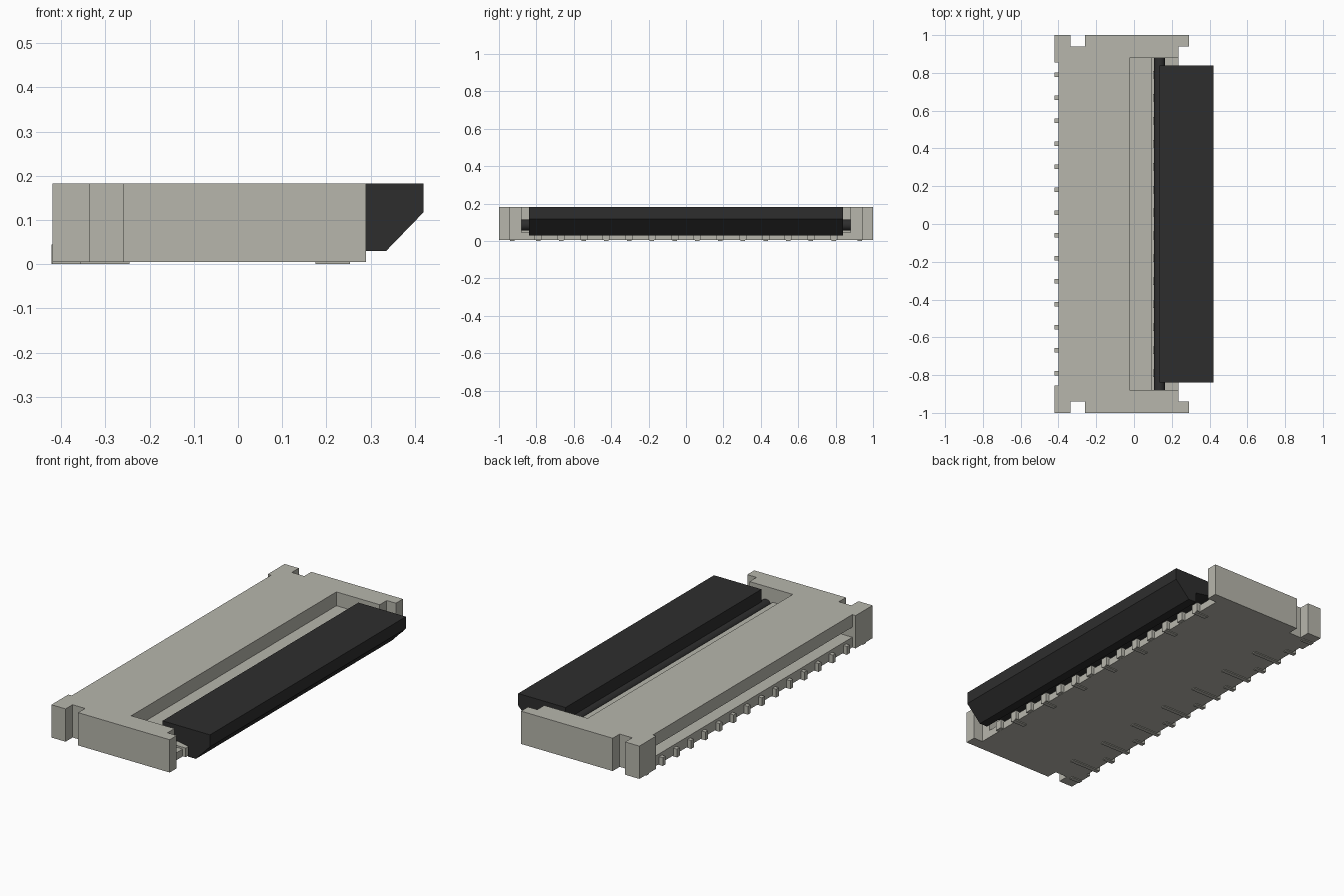
import bpy, bmesh

cube = bpy.data.objects.get("Cube")
if cube:
    bpy.data.objects.remove(cube, do_unlink=True)


def material(name, color):
    m = bpy.data.materials.new(name)
    m.use_nodes = True
    m.diffuse_color = (*color, 1)
    m.node_tree.nodes["Principled BSDF"].inputs["Base Color"].default_value = (*color, 1)
    return m


STONE = material("warm grey", (0.475, 0.47, 0.415))
BLACK = material("soft black", (0.027, 0.027, 0.027))


def prism(name, profile, axis, low, high, mat):
    """Extrude a 2D profile along y (profile in xz) or z (profile in xy)."""
    bm = bmesh.new()
    if axis == "y":
        verts = [bm.verts.new((a, low, b)) for a, b in profile]
        move = (0, high - low, 0)
    else:
        verts = [bm.verts.new((a, b, low)) for a, b in profile]
        move = (0, 0, high - low)
    face = bm.faces.new(verts)
    new = bmesh.ops.extrude_face_region(bm, geom=[face])["geom"]
    bmesh.ops.translate(bm, vec=move, verts=[v for v in new if isinstance(v, bmesh.types.BMVert)])
    bmesh.ops.recalc_face_normals(bm, faces=bm.faces)
    mesh = bpy.data.meshes.new(name)
    bm.to_mesh(mesh)
    bm.free()
    mesh.materials.append(mat)
    obj = bpy.data.objects.new(name, mesh)
    bpy.context.collection.objects.link(obj)
    return obj


def box(name, x, y, z, mat):
    corners = [(x[0], y[0]), (x[1], y[0]), (x[1], y[1]), (x[0], y[1])]
    return prism(name, corners, "z", z[0], z[1], mat)


def cut(target, cutter):
    cutter.hide_render = True
    mod = target.modifiers.new("cut", "BOOLEAN")
    mod.operation = "DIFFERENCE"
    mod.solver = "EXACT"
    mod.object = cutter
    bpy.context.view_layer.objects.active = target
    bpy.ops.object.modifier_apply(modifier=mod.name)
    bpy.data.objects.remove(cutter, do_unlink=True)


# Housing outline, mirrored front to back
half = [(0.235, 0.94), (0.29, 0.94), (0.29, 1), (-0.26, 1), (-0.26, 0.94),
        (-0.335, 0.94), (-0.335, 1), (-0.42, 1), (-0.42, 0.855), (-0.40, 0.855)]
outline = half + [(x, -y) for x, y in reversed(half)]
housing = prism("housing", outline, "z", 0.005, 0.183, STONE)

# Hinge pocket, its deeper open side, and the long groove above the pins
cut(housing, box("pocket_cutter", (-0.025, 0.4), (-0.88, 0.88), (0.108, 0.3), STONE))
cut(housing, box("hinge_cutter", (0.095, 0.4), (-0.88, 0.88), (0.045, 0.25), STONE))
cut(housing, box("groove_cutter", (-0.6, -0.32), (-0.855, 0.855), (0.06, 0.115), STONE))

# Locking flap, swung open
flap = [(0.135, 0.183), (0.42, 0.183), (0.42, 0.118), (0.335, 0.03),
        (0.287, 0.03), (0.287, 0.085), (0.2, 0.1), (0.135, 0.1)]
prism("locking_flap", flap, "y", -0.84, 0.84, BLACK)

# Rounded hinge bar
bpy.ops.mesh.primitive_cylinder_add(vertices=16, radius=0.03, depth=1.76,
                                    location=(0.135, 0, 0.085), rotation=(1.570796, 0, 0))
hinge = bpy.context.object
hinge.name = "hinge_bar"
hinge.data.materials.append(BLACK)
bpy.ops.object.shade_smooth_by_angle()

# Solder pins along one side, contact tips and feet along the other
PITCH = 0.1215
for i in range(14):
    y = (i - 6.5) * PITCH
    side = (y - 0.012, y + 0.012)
    box(f"solder_pin_{i + 1}", (-0.422, -0.36), side, (0, 0.045), STONE)
    box(f"contact_tip_{i + 1}", (0.1, 0.253), (y - 0.02, y + 0.02), (0.006, 0.055), STONE)
    if i % 2:
        box(f"rear_foot_{i + 1}", (0.175, 0.253), side, (0, 0.01), STONE)
    else:
        box(f"pin_foot_{i + 1}", (-0.37, -0.245), side, (0, 0.01), STONE)

# Anchor pads under the corners
for name, y in (("left", 0.93), ("right", -0.93)):
    box(f"anchor_pad_{name}", (-0.42, -0.355), (y - 0.012, y + 0.012), (0, 0.01), STONE)
